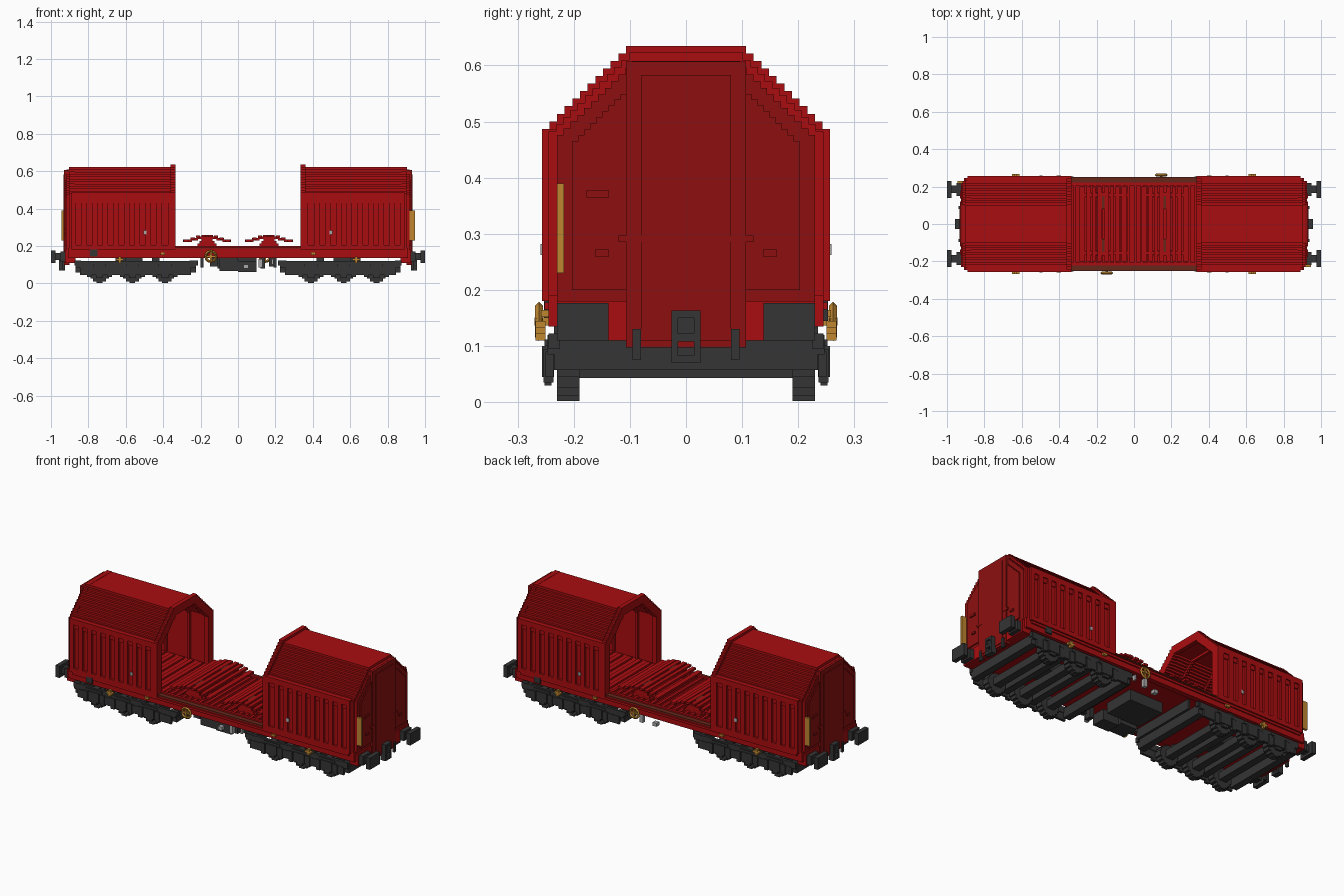
import bpy, bmesh, math

if "Cube" in bpy.data.objects:
    bpy.data.objects.remove(bpy.data.objects["Cube"])


def material(name, rgb):
    m = bpy.data.materials.new(name)
    m.use_nodes = True
    m.diffuse_color = (*rgb, 1)
    b = m.node_tree.nodes["Principled BSDF"]
    b.inputs["Base Color"].default_value = (*rgb, 1)
    b.inputs["Roughness"].default_value = 0.8
    return m


RED = material("red", (0.40, 0.004, 0.005))
DARK_RED = material("dark red", (0.27, 0.005, 0.005))
GREY = material("dark grey", (0.035, 0.035, 0.035))
GOLD = material("gold", (0.52, 0.24, 0.03))
BROWN = material("brown", (0.13, 0.02, 0.01))
LIGHT = material("light grey", (0.4, 0.4, 0.4))

ROT = [(1, 1), (-1, -1)]                      # half-turn pair
ENDS = [(1, 1), (-1, 1)]                      # mirrored end to end
SIDES = [(1, 1), (1, -1)]                     # mirrored side to side
QUAD = [(1, 1), (-1, 1), (1, -1), (-1, -1)]   # all four corners
ONE = [(1, 1)]


def finish(name, bm, mats):
    bmesh.ops.recalc_face_normals(bm, faces=bm.faces)
    me = bpy.data.meshes.new(name)
    bm.to_mesh(me)
    bm.free()
    for m in mats:
        me.materials.append(m)
    ob = bpy.data.objects.new(name, me)
    bpy.context.collection.objects.link(ob)
    return ob


def boxes(name, mat, items, sym=ONE):
    """One object of boxes (x0, x1, y0, y1, z0, z1), repeated by symmetry."""
    bm = bmesh.new()
    for sx, sy in sym:
        for x0, x1, y0, y1, z0, z1 in items:
            vs = bmesh.ops.create_cube(bm, size=1)["verts"]
            for v in vs:
                v.co.x = sx * ((x0 + x1) / 2 + v.co.x * (x1 - x0))
                v.co.y = sy * ((y0 + y1) / 2 + v.co.y * (y1 - y0))
                v.co.z = (z0 + z1) / 2 + v.co.z * (z1 - z0)
    return finish(name, bm, [mat])


def prism(name, mats, points, x0, x1, sign):
    """Extrude a (y, z) outline along x; the second material goes on end faces."""
    bm = bmesh.new()
    f = bm.faces.new([bm.verts.new((sign * x0, y, z)) for y, z in points])
    r = bmesh.ops.extrude_face_region(bm, geom=[f])
    for v in r["geom"]:
        if isinstance(v, bmesh.types.BMVert):
            v.co.x = sign * x1
    bm.normal_update()
    if len(mats) > 1:
        for f in bm.faces:
            f.material_index = int(abs(f.normal.x) > 0.5)
    return finish(name, bm, mats)


def outline(d, bottom, steps=11):
    """Stepped gable outline, inset by d."""
    hw, top = 0.257 - d, 0.635 - d
    flat, shoulder = 0.107 - 0.414 * d, 0.487 - 0.414 * d
    dy, dz = (hw - flat) / steps, (top - shoulder) / steps
    half = [(-hw, bottom), (-hw, shoulder)]
    for i in range(steps):
        half += [(-hw + (i + 1) * dy, shoulder + i * dz),
                 (-hw + (i + 1) * dy, shoulder + (i + 1) * dz)]
    return half + [(-y, z) for y, z in reversed(half)]


def arch(d0, d1, bottom):
    return outline(d0, bottom) + outline(d1, bottom)[::-1]


V = 0.0134
# Hoods with open inner ends
for s, side in ((1, "left"), (-1, "right")):
    prism(side + "_hood_shell", [RED], arch(V, 3 * V, 0.18), 0.345, 0.89, s)
    prism(side + "_hood_rim", [RED], arch(0, 3.5 * V, 0.18), 0.335, 0.36, s)
    for x in (0.45, 0.6, 0.75):
        prism(side + "_hood_inner_rib", [RED], arch(2.5 * V, 4 * V, 0.18), x, x + V, s)
    prism(side + "_end_frame", [RED], outline(V * 0.9, 0.15), 0.875, 0.903, s)
    prism(side + "_end_wall", [RED, DARK_RED], outline(2 * V, 0.11), 0.87, 0.917, s)
    prism(side + "_end_panel", [RED, DARK_RED], outline(4 * V, 0.2), 0.9, 0.924, s)

# Fluted hood sides
pitch, first = 0.0572, 0.395
flutes = [(0.335, 0.375, 0.23, 0.257, 0.19, 0.487),
          (0.335, 0.89, 0.23, 0.257, 0.455, 0.487),
          (0.335, 0.89, 0.23, 0.257, 0.18, 0.205)]
for i in range(9):
    x = first + i * pitch
    flutes.append((x + 0.014, min(x + pitch - 0.014, 0.89), 0.23, 0.257, 0.19, 0.487))
flutes += [(first + i * pitch - 0.02, first + i * pitch + 0.02, 0.235, 0.25, 0.43, 0.46)
           for i in range(9)]
boxes("hood_side_flutes", RED, flutes, QUAD)
boxes("side_data_plates", LIGHT, [(0.488, 0.505, 0.255, 0.259, 0.262, 0.282)], QUAD)

# End doors, hinges, brackets and grab plates
boxes("end_door", DARK_RED, [(0.9, 0.929, -0.107, 0.107, 0.097, 0.607),
                             (0.92, 0.933, -0.08, 0.08, 0.11, 0.583),
                             (0.92, 0.931, -0.12, 0.12, 0.285, 0.297)], ENDS)
boxes("end_steps", DARK_RED, [(0.92, 0.931, 0.137, 0.162, 0.26, 0.272)], QUAD)
boxes("end_latch", DARK_RED, [(0.92, 0.931, -0.177, -0.137, 0.365, 0.378)], ROT)
boxes("end_grab_plates", GOLD, [(0.915, 0.945, -0.23, -0.217, 0.23, 0.39),
                                (0.9, 0.93, -0.23, -0.22, 0.24, 0.38)], ROT)

# Underframe and deck
boxes("underframe", RED, [(-0.9, 0.9, -0.225, 0.225, 0.14, 0.18)])
boxes("side_sills", RED, [(-0.91, 0.91, 0.215, 0.245, 0.135, 0.19),
                          (-0.88, 0.88, 0.225, 0.252, 0.165, 0.178)], SIDES)
boxes("headstock", RED, [(0.885, 0.925, -0.23, 0.23, 0.11, 0.18)], ENDS)
boxes("sill_top_strips", BROWN, [(-0.335, 0.335, 0.222, 0.25, 0.186, 0.192)], SIDES)
deck = [(-0.335, 0.335, -0.222, 0.222, 0.175, 0.185)]
deck += [(-0.325 + i * 0.036, -0.309 + i * 0.036, -0.21, 0.21, 0.18, 0.196) for i in range(19)]
deck += [(-0.335, 0.335, s * 0.215 - 0.008, s * 0.215 + 0.008, 0.18, 0.2) for s in (-1, 1)]
boxes("deck_ribs", RED, deck)
boxes("hood_floor", RED, [(0.335, 0.9, -0.225, 0.225, 0.17, 0.19)]
      + [(0.36 + i * 0.06, 0.385 + i * 0.06, -0.2, 0.2, 0.185, 0.2) for i in range(9)], ENDS)

# Load cradles: a stepped trestle under sloping slats
C = 0.165
cradle = []
for i in range(5):
    w = 0.062 - i * 0.011
    for y in (-0.155, 0.155):
        cradle.append((C - w, C + w, y - 0.014, y + 0.014, 0.187 + i * V, 0.187 + (i + 1) * V))
for s in (-1, 1):
    for off, half, z in ((0.018, 0.012, 0.247), (0.048, 0.011, 0.244),
                         (0.077, 0.011, 0.234), (0.112, 0.014, 0.222)):
        x = C + s * off
        cradle.append((x - half, x + half, -0.2, 0.2, z, z + 0.012))
    for y in (-0.155, 0.155):
        for a, b, z in ((0, 0.058, 0.238), (0.05, 0.09, 0.23), (0.082, 0.128, 0.222)):
            x0, x1 = sorted((C + s * a, C + s * b))
            cradle.append((x0, x1, y - 0.008, y + 0.008, z, z + 0.012))
boxes("load_cradles", RED, cradle, ENDS)
boxes("cradle_locks", BROWN, [(C - 0.012, C + 0.012, 0.08, 0.15, 0.245, 0.258)], QUAD)

# Buffers and couplers
boxes("buffers", GREY, [(0.975, 1.0, 0.138, 0.23, 0.11, 0.177),
                        (0.945, 0.98, 0.165, 0.205, 0.125, 0.162),
                        (0.915, 0.95, 0.15, 0.22, 0.117, 0.17)], QUAD)
boxes("couplers", GREY, [(0.925, 0.957, -0.026, -0.014, 0.07, 0.163),
                         (0.925, 0.957, 0.014, 0.026, 0.07, 0.163),
                         (0.925, 0.957, -0.02, 0.02, 0.15, 0.163),
                         (0.925, 0.957, -0.02, 0.02, 0.108, 0.122),
                         (0.925, 0.957, -0.02, 0.02, 0.07, 0.083),
                         (0.925, 0.945, -0.014, 0.014, 0.122, 0.15)], ENDS)
boxes("end_hoses", GREY, [(0.925, 0.938, 0.08, 0.095, 0.075, 0.13)], QUAD)

# Three-axle bogies
axles = (0.39, 0.565, 0.74)
frame = [(0.225, 0.87, 0.232, 0.247, 0.085, 0.12),
         (0.25, 0.845, 0.236, 0.25, 0.045, 0.09),
         (0.215, 0.26, 0.225, 0.245, 0.095, 0.122),
         (0.84, 0.875, 0.225, 0.245, 0.095, 0.122)]
wheels, springs = [], []
for x in axles:
    frame += [(x - 0.034, x + 0.034, 0.235, 0.257, 0.045, 0.1),
              (x - 0.05, x + 0.05, 0.235, 0.252, 0.1, 0.112),
              (x - 0.018, x + 0.018, 0.24, 0.252, 0.03, 0.05)]
    for k in range(4):
        r = 0.06 * math.cos(math.radians(15 + 20 * k))
        h = 0.06 * math.sin(math.radians(15 + 20 * k))
        wheels.append((x - r, x + r, 0.19, 0.23, 0.06 - h, 0.06 + h))
    for s in (-1, 1):
        springs.append((x + s * 0.055 - 0.012, x + s * 0.055 + 0.012, 0.236, 0.254, 0.035, 0.095))
boxes("bogie_side_frames", GREY, frame, QUAD)
boxes("bogie_wheels", GREY, wheels, QUAD)
boxes("bogie_springs", GREY, springs, QUAD)
cross = [(x - 0.022, x + 0.022, -0.2, 0.2, 0.043, 0.085) for x in axles]
cross += [(x - 0.02, x + 0.02, -0.235, 0.235, 0.057, 0.11) for x in (0.245, 0.478, 0.652, 0.85)]
cross += [(0.51, 0.62, -0.06, 0.06, 0.08, 0.145)]
boxes("bogie_cross_beams", GREY, cross, ENDS)
boxes("bogie_top_pads", GREY, [(0.6, 0.655, 0.19, 0.235, 0.115, 0.142),
                               (0.42, 0.46, 0.19, 0.235, 0.115, 0.142)], QUAD)
boxes("sill_pads", GREY, [(0.75, 0.79, -0.253, -0.23, 0.145, 0.18)], [(-1, 1), (1, -1)])

# Brake gear under the middle
boxes("brake_equipment", GREY, [(-0.11, 0.1, -0.09, 0.09, 0.08, 0.14),
                                (-0.1, 0.0, -0.2, -0.1, 0.065, 0.14),
                                (0.0, 0.1, -0.2, -0.12, 0.06, 0.12),
                                (-0.15, -0.11, -0.19, -0.15, 0.09, 0.14),
                                (0.12, 0.145, -0.21, -0.17, 0.08, 0.14),
                                (0.165, 0.205, -0.2, -0.17, 0.09, 0.14),
                                (-0.2, -0.185, -0.2, 0.2, 0.085, 0.14),
                                (0.19, 0.205, -0.2, 0.2, 0.085, 0.14)])
boxes("brake_handles", LIGHT, [(0.03, 0.055, 0.2, 0.225, 0.08, 0.1),
                               (0.11, 0.13, 0.215, 0.235, 0.085, 0.13),
                               (0.18, 0.19, 0.215, 0.235, 0.1, 0.13)], ROT[:1] + [(1, -1)])

# Hand brake wheels and small gold fittings
for s in (1, -1):
    bpy.ops.mesh.primitive_torus_add(major_segments=12, minor_segments=4, major_radius=0.028,
                                     minor_radius=0.007, location=(s * 0.145, s * 0.262, 0.144),
                                     rotation=(math.pi / 2, 0, 0))
    wheel = bpy.context.object
    wheel.name = "brake_wheel"
    wheel.data.materials.append(GOLD)
boxes("brake_wheel_spokes", GOLD, [(0.115, 0.175, 0.257, 0.266, 0.139, 0.149),
                                   (0.14, 0.15, 0.257, 0.266, 0.116, 0.173),
                                   (0.138, 0.152, 0.24, 0.27, 0.137, 0.151)], ROT)
boxes("gold_fittings", GOLD, [(0.612, 0.652, 0.25, 0.268, 0.122, 0.134),
                              (0.625, 0.639, 0.25, 0.268, 0.11, 0.145),
                              (0.39, 0.415, 0.242, 0.258, 0.152, 0.164)], QUAD)
